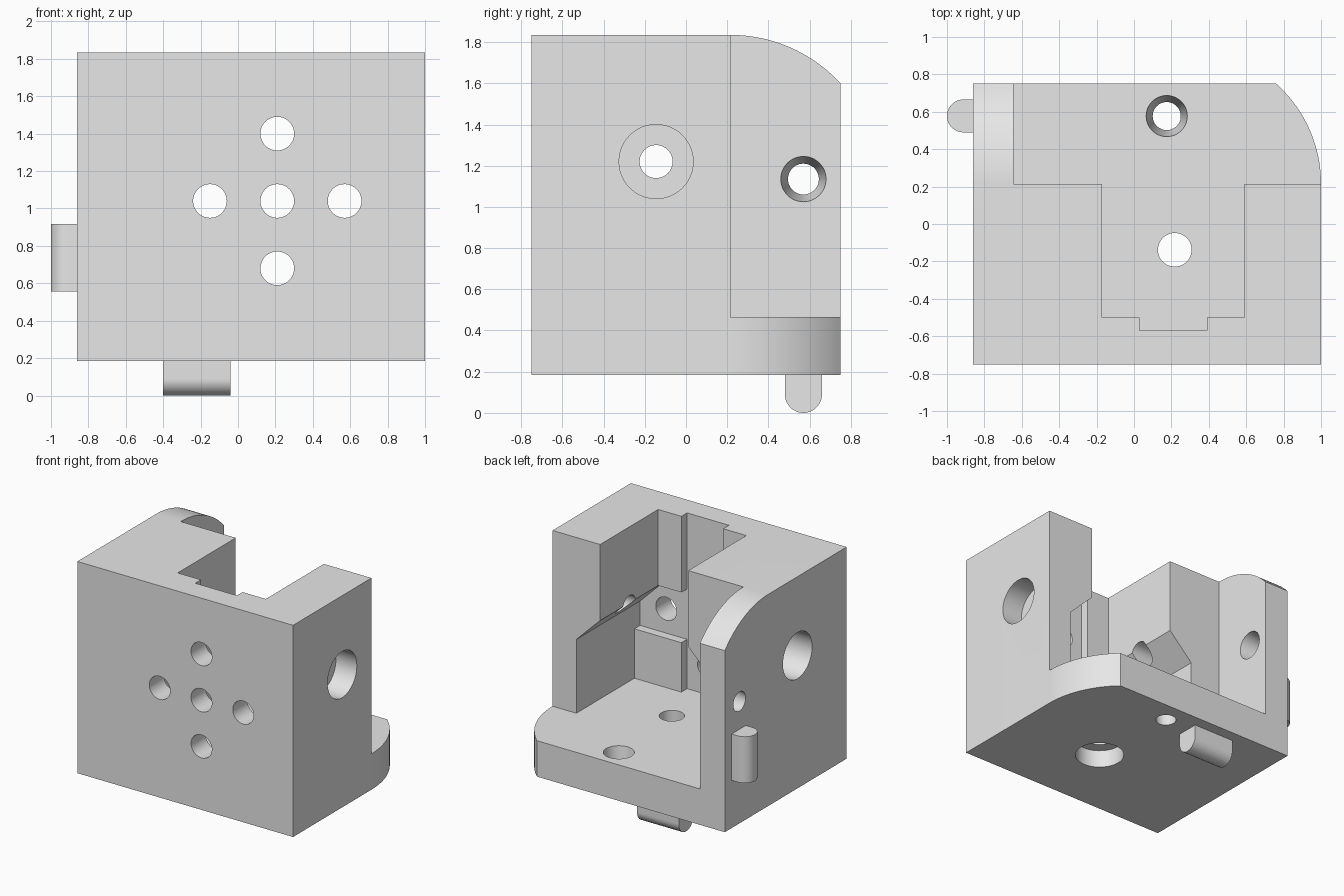
import bpy
import bmesh
from math import sin, cos, pi, asin
from mathutils import Vector

cube = bpy.data.objects.get("Cube")
if cube:
    bpy.data.objects.remove(cube, do_unlink=True)

grey = bpy.data.materials.new("plain_grey")
grey.use_nodes = True
grey.diffuse_color = (0.8, 0.8, 0.8, 1)
grey.node_tree.nodes["Principled BSDF"].inputs["Base Color"].default_value = (0.8, 0.8, 0.8, 1)

# Overall body limits
LEFT, RIGHT, FRONT, BACK, BOTTOM, TOP = -0.86, 1.0, -0.75, 0.75, 0.185, 1.835
STEP_Y, FLOOR_Z, WALL_X = 0.215, 0.465, -0.645
CX, CZ = 0.21, 1.04          # centre of the cross of holes
FAR = 3


def make_object(name, bm):
    bmesh.ops.recalc_face_normals(bm, faces=bm.faces[:])
    mesh = bpy.data.meshes.new(name)
    bm.to_mesh(mesh)
    bm.free()
    mesh.materials.append(grey)
    obj = bpy.data.objects.new(name, mesh)
    bpy.context.collection.objects.link(obj)
    return obj


def prism(name, points, axis, low, high):
    """Extrude a 2D outline along one axis (outline uses the other two axes)."""
    def place(a, b, d):
        p = [a, b]
        p.insert("xyz".index(axis), d)
        return p
    bm = bmesh.new()
    face = bm.faces.new([bm.verts.new(place(a, b, low)) for a, b in points])
    new = bmesh.ops.extrude_face_region(bm, geom=[face])["geom"]
    shift = Vector(place(0, 0, high - low))
    bmesh.ops.translate(bm, vec=shift, verts=[v for v in new if isinstance(v, bmesh.types.BMVert)])
    return make_object(name, bm)


def rect(a0, a1, b0, b1):
    return [(a0, b0), (a1, b0), (a1, b1), (a0, b1)]


def rod(name, start, end, r0, r1=None):
    start, end = Vector(start), Vector(end)
    span = end - start
    bm = bmesh.new()
    bmesh.ops.create_cone(bm, cap_ends=True, segments=48, radius1=r0,
                          radius2=r0 if r1 is None else r1, depth=span.length)
    bmesh.ops.rotate(bm, verts=bm.verts[:], matrix=span.to_track_quat("Z", "Y").to_matrix())
    bmesh.ops.translate(bm, verts=bm.verts[:], vec=(start + end) / 2)
    return make_object(name, bm)


def smooth(obj):
    bpy.ops.object.select_all(action="DESELECT")
    obj.select_set(True)
    bpy.context.view_layer.objects.active = obj
    bpy.ops.object.shade_smooth_by_angle(angle=pi / 6)


def cut(obj, cutter):
    mod = obj.modifiers.new("cut", "BOOLEAN")
    mod.operation, mod.solver, mod.object = "DIFFERENCE", "EXACT", cutter
    bpy.context.view_layer.objects.active = obj
    bpy.ops.object.modifier_apply(modifier=mod.name)
    bpy.data.objects.remove(cutter, do_unlink=True)


def arc_drop(run, drop, steps=20):
    """Points of an arc leaving tangentially and dropping over a run."""
    radius = (run * run + drop * drop) / (2 * drop)
    end = asin(run / radius)
    return [(radius * sin(end * i / steps), radius * (1 - cos(end * i / steps)))
            for i in range(steps + 1)]


# Body block with one rounded rear corner
corner = [(RIGHT - d, STEP_Y + r) for r, d in arc_drop(BACK - STEP_Y, 0.24)]
body = prism("bracket_body", [(LEFT, FRONT), (RIGHT, FRONT)] + corner + [(LEFT, BACK)],
             "z", BOTTOM, TOP)

# Open rear space, leaving the floor plate and the side wall
cut(body, prism("rear_space", rect(WALL_X, FAR, STEP_Y, FAR), "z", FLOOR_Z, FAR))

# Rounded top of the side wall
curve = [(STEP_Y + r, TOP - d) for r, d in arc_drop(BACK - STEP_Y, 0.235)]
cut(body, prism("wall_round", curve + [(FAR, curve[-1][1]), (FAR, FAR), (STEP_Y, FAR)],
                "x", -FAR, FAR))

# Pocket: narrow above, sloped out to a wider lower half
NARROW, WIDE, SLOPE_TOP = 0.38, 0.585, 1.242
half = [(WIDE, FLOOR_Z), (WIDE, CZ), (NARROW, SLOPE_TOP), (NARROW, FAR)]
outline = [(CX + w, z) for w, z in half] + [(CX - w, z) for w, z in reversed(half)]
cut(body, prism("pocket", outline, "y", -0.5, STEP_Y + 0.1))

# Shallow cross recess in the front wall of the pocket
half = [(WIDE, 0.85), (WIDE, CZ), (NARROW, SLOPE_TOP)]
outline = [(CX + w, z) for w, z in half] + [(CX - w, z) for w, z in reversed(half)]
cut(body, prism("cross_bar", outline, "y", -0.57, -0.3))
cut(body, prism("cross_post", rect(CX - 0.18, CX + 0.18, FLOOR_Z, FAR), "y", -0.57, -0.3))

# Cross of five holes through the front
for dx, dz in ((0, 0), (1, 0), (-1, 0), (0, 1), (0, -1)):
    x, z = CX + 0.36 * dx, CZ + 0.36 * dz
    cut(body, rod("front_hole", (x, -1, z), (x, -0.4, z), 0.09))

# Side bore with wide counterbores at both ends
AY, AZ = -0.145, 1.22
cut(body, rod("side_bore", (-FAR, AY, AZ), (FAR, AY, AZ), 0.08))
cut(body, rod("right_counterbore", (RIGHT - 0.18, AY, AZ), (FAR, AY, AZ), 0.18))
cut(body, rod("left_counterbore", (-FAR, AY, AZ), (LEFT + 0.45, AY, AZ), 0.18))

# Bottom bore with counterbore
cut(body, rod("floor_bore", (0.218, -0.138, -1), (0.218, -0.138, 0.6), 0.09))
cut(body, rod("floor_counterbore", (0.218, -0.138, -1), (0.218, -0.138, BOTTOM + 0.14), 0.18))

# Tapered screw holes in the floor plate and side wall
cut(body, rod("floor_screw", (0.175, 0.577, BOTTOM - 0.04), (0.175, 0.577, FLOOR_Z + 0.04),
              0.07, 0.115))
cut(body, rod("wall_screw", (LEFT - 0.03, 0.57, 1.135), (WALL_X + 0.03, 0.57, 1.135),
              0.07, 0.115))
smooth(body)

# Locating pegs with half-round ends
ROUND = [pi * i / 24 for i in range(25)]
r = 0.088
tip = [(-1 + r - r * sin(a), 0.578 + r * cos(a)) for a in ROUND]
side_peg = prism("side_peg", tip + [(LEFT + 0.02, 0.578 - r), (LEFT + 0.02, 0.578 + r)],
                 "z", 0.557, 0.918)
r = 0.09
tip = [(0.57 + r * cos(a), r - r * sin(a)) for a in ROUND]
bottom_peg = prism("bottom_peg", tip + [(0.57 - r, BOTTOM + 0.02), (0.57 + r, BOTTOM + 0.02)],
                   "x", -0.4, -0.04)
for peg in (side_peg, bottom_peg):
    smooth(peg)
